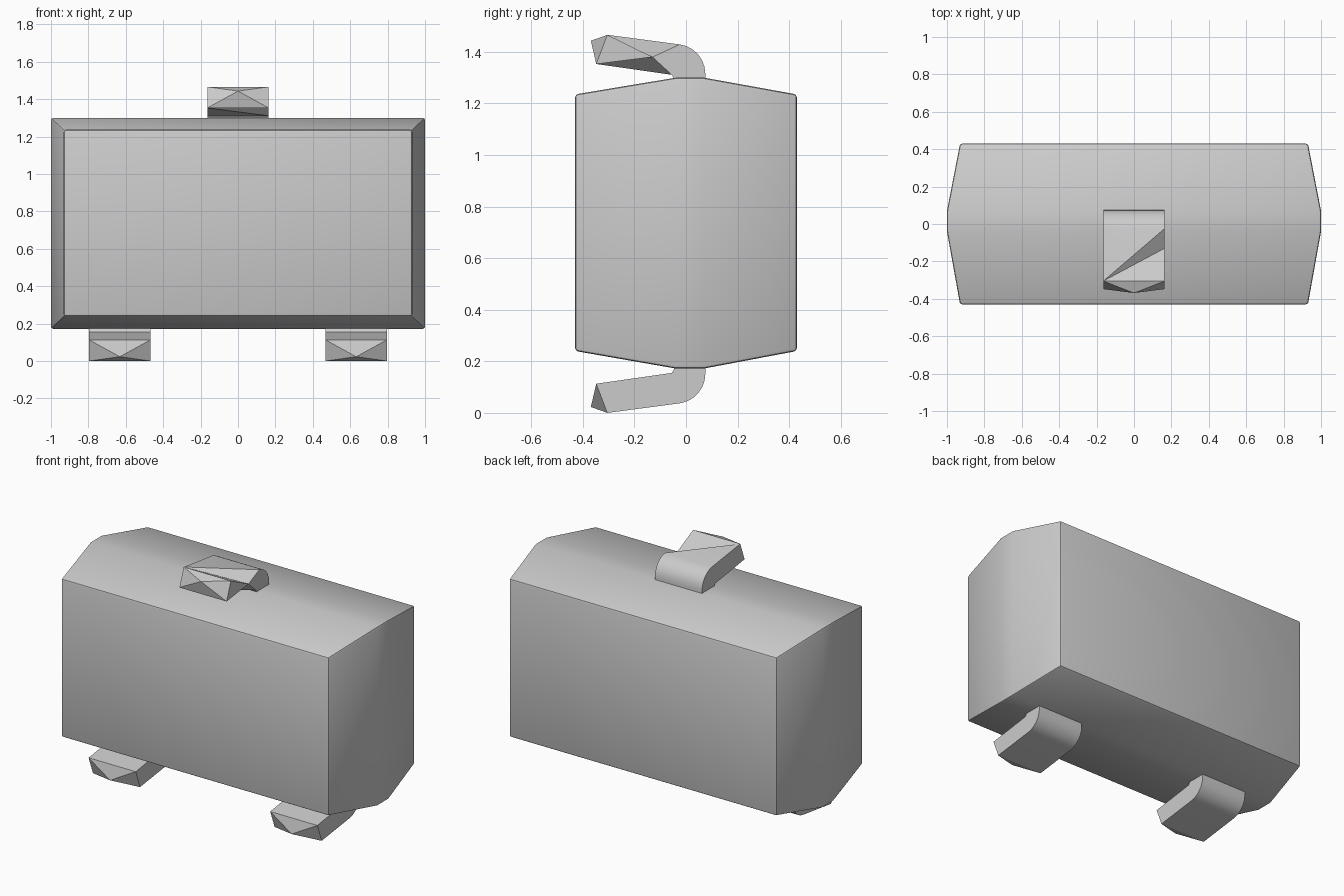
import bpy, bmesh, math

if "Cube" in bpy.data.objects:
    bpy.data.objects.remove(bpy.data.objects["Cube"])

grey = bpy.data.materials.new("plain_grey")
grey.diffuse_color = (0.6, 0.6, 0.6, 1)
grey.use_nodes = True
grey.node_tree.nodes["Principled BSDF"].inputs["Base Color"].default_value = grey.diffuse_color


def finish(bm, name, angle):
    bmesh.ops.recalc_face_normals(bm, faces=bm.faces[:])
    me = bpy.data.meshes.new(name)
    bm.to_mesh(me)
    bm.free()
    ob = bpy.data.objects.new(name, me)
    bpy.context.collection.objects.link(ob)
    me.materials.append(grey)
    bpy.ops.object.select_all(action='DESELECT')
    ob.select_set(True)
    bpy.context.view_layer.objects.active = ob
    bpy.ops.object.shade_smooth_by_angle(angle=math.radians(angle))
    return ob


# Case: four rectangular rings along y, widest in the middle
bm = bmesh.new()
rings = []
for y, w, z0, z1 in [(-0.43, 0.93, 0.24, 1.235), (-0.04, 1.0, 0.172, 1.3),
                     (0.07, 1.0, 0.172, 1.3), (0.43, 0.93, 0.24, 1.235)]:
    rings.append([bm.verts.new((x, y, z)) for x, z in
                  [(-w, z0), (w, z0), (w, z1), (-w, z1)]])
for a, b in zip(rings, rings[1:]):
    for i in range(4):
        j = (i + 1) % 4
        bm.faces.new((a[i], a[j], b[j], b[i]))
bm.faces.new(rings[0])
bm.faces.new(rings[-1])
bmesh.ops.recalc_face_normals(bm, faces=bm.faces[:])
bm.normal_update()
sharp = [e for e in bm.edges if e.calc_face_angle() > math.radians(40)]
bmesh.ops.bevel(bm, geom=sharp, offset=0.012, segments=2, profile=0.5,
                affect='EDGES')
finish(bm, "case", 35)

# Hook profile in (y, z): rounded bend, slanted arm, cut end
ARC = 7
profile = [(0.075, 1.285)]
for i in range(ARC):
    t = math.radians(82) * i / (ARC - 1)
    profile.append((-0.04 + 0.115 * math.cos(t), 1.315 + 0.115 * math.sin(t)))
profile += [(-0.305, 1.466), (-0.348, 1.353), (-0.055, 1.311), (-0.04, 1.285)]
AE, TT, TB, IN = ARC, ARC + 1, ARC + 2, ARC + 3   # bend end, tip top, tip base, inner bend


def hook(name, cx, flip=False, dented=False):
    bm = bmesh.new()
    pos = lambda x, y, z: bm.verts.new((cx + x, y, 1.466 - z if flip else z))
    L = [pos(-0.164, y, z) for y, z in profile]
    R = [pos(0.164, y, z) for y, z in profile]
    n = len(profile)
    for i in range(n):
        j = (i + 1) % n
        if i == TT or (dented and i in (AE, TB)):
            continue
        bm.faces.new((L[i], L[j], R[j], R[i]))
    # Pointed end
    tip = pos(0, -0.369, 1.443)
    end = [L[TT], L[TB], R[TB], R[TT]]
    for i in range(4):
        bm.faces.new((end[i], end[(i + 1) % 4], tip))
    # Sides, one of them pinched to a point on the dented hook
    bm.faces.new(L)
    if dented:
        d = pos(0.164, -0.13, 1.38)
        for tri in [(L[TT], L[AE], R[AE]), (L[TT], R[AE], d), (L[TT], d, R[TT]),
                    (L[TB], L[IN], R[IN]), (L[TB], R[IN], d), (L[TB], d, R[TB]),
                    (R[TT], d, R[TB])]:
            bm.faces.new(tri)
        bm.faces.new(R[:AE + 1] + [d] + R[IN:])
    else:
        bm.faces.new(R)
    finish(bm, name, 20)


hook("top_hook", 0, dented=True)
for side, x in (("left", -0.632), ("right", 0.632)):
    hook("bottom_hook_" + side, x, flip=True)
